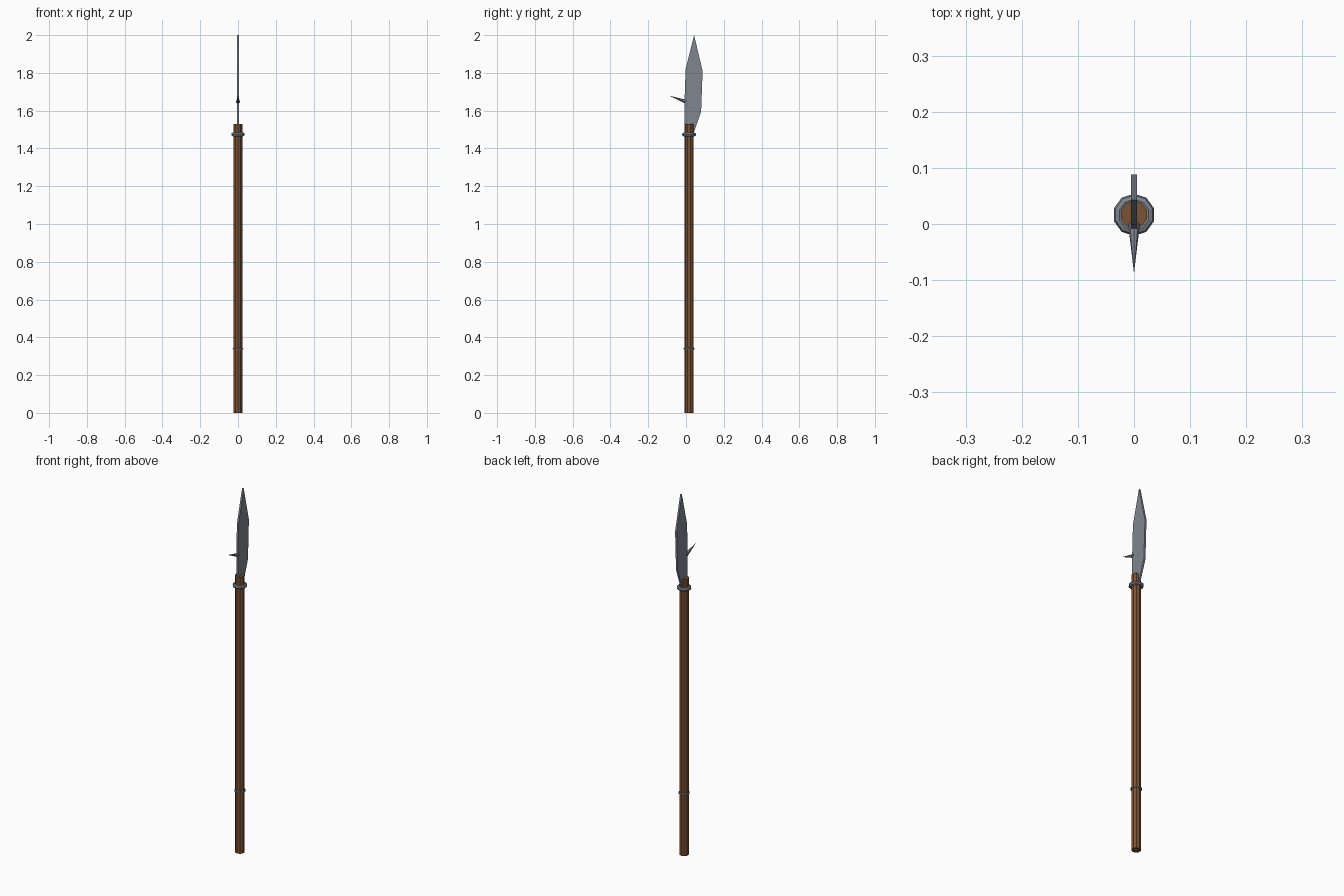
import bpy, bmesh, math
from mathutils import Vector

if "Cube" in bpy.data.objects:
    bpy.data.objects.remove(bpy.data.objects["Cube"])

SIDES = 10
AXIS_Y = 0.0165  # shaft axis sits a little behind the origin


def material(name, rgb):
    m = bpy.data.materials.new(name)
    m.diffuse_color = (*rgb, 1)
    m.use_nodes = True
    m.node_tree.nodes["Principled BSDF"].inputs["Base Color"].default_value = m.diffuse_color
    return m


wood = material("brown wood", (0.195, 0.085, 0.034))
steel = material("grey steel", (0.215, 0.235, 0.27))


def finish(name, bm, mat):
    bmesh.ops.recalc_face_normals(bm, faces=bm.faces)
    me = bpy.data.meshes.new(name)
    bm.to_mesh(me)
    bm.free()
    me.materials.append(mat)
    ob = bpy.data.objects.new(name, me)
    bpy.context.collection.objects.link(ob)
    return ob


def ring_of_verts(bm, radius, z):
    # vertices start on the +y side
    step = 2 * math.pi / SIDES
    return [bm.verts.new((radius * math.sin(i * step),
                          AXIS_Y + radius * math.cos(i * step), z)) for i in range(SIDES)]


def bridge(bm, a, b):
    for i in range(len(a)):
        j = (i + 1) % len(a)
        bm.faces.new((a[i], a[j], b[j], b[i]))


# Wooden shaft
bm = bmesh.new()
low, high = ring_of_verts(bm, 0.0245, 0), ring_of_verts(bm, 0.0245, 1.53)
bridge(bm, low, high)
bm.faces.new(low)
bm.faces.new(high)
finish("shaft", bm, wood)


# Metal bands around the shaft
def band(name, z, major, minor, segments=8):
    bm = bmesh.new()
    loops = []
    for k in range(segments):
        t = 2 * math.pi * k / segments
        loops.append(ring_of_verts(bm, major + minor * math.cos(t), z + minor * math.sin(t)))
    for k in range(segments):
        bridge(bm, loops[k], loops[(k + 1) % segments])
    finish(name, bm, steel)


band("upper_band", 1.474, 0.0275, 0.010)
band("lower_band", 0.34, 0.0245, 0.005)

# Flat blade plate, outline in y and z
outline = [(0.043, 2.0), (0.088, 1.81), (0.08, 1.595), (0.042, 1.485), (0.02, 1.45),
           (-0.008, 1.53), (-0.008, 1.65), (-0.002, 1.82)]
bm = bmesh.new()
face = bm.faces.new([bm.verts.new((-0.005, y, z)) for y, z in outline])
res = bmesh.ops.extrude_face_region(bm, geom=[face])
bmesh.ops.translate(bm, vec=(0.010, 0, 0),
                    verts=[g for g in res["geom"] if isinstance(g, bmesh.types.BMVert)])
finish("blade", bm, steel)

# Back spike, a slim cone leaning upward
base, tip = Vector((0, 0.0, 1.647)), Vector((0, -0.088, 1.68))
axis = tip - base
bm = bmesh.new()
bmesh.ops.create_cone(bm, cap_ends=True, segments=8, radius1=0.0105, radius2=0.0,
                      depth=axis.length)
bmesh.ops.remove_doubles(bm, verts=bm.verts, dist=1e-5)
spike = finish("back_spike", bm, steel)
spike.rotation_mode = 'QUATERNION'
spike.rotation_quaternion = axis.to_track_quat('Z', 'Y')
spike.location = (base + tip) / 2
